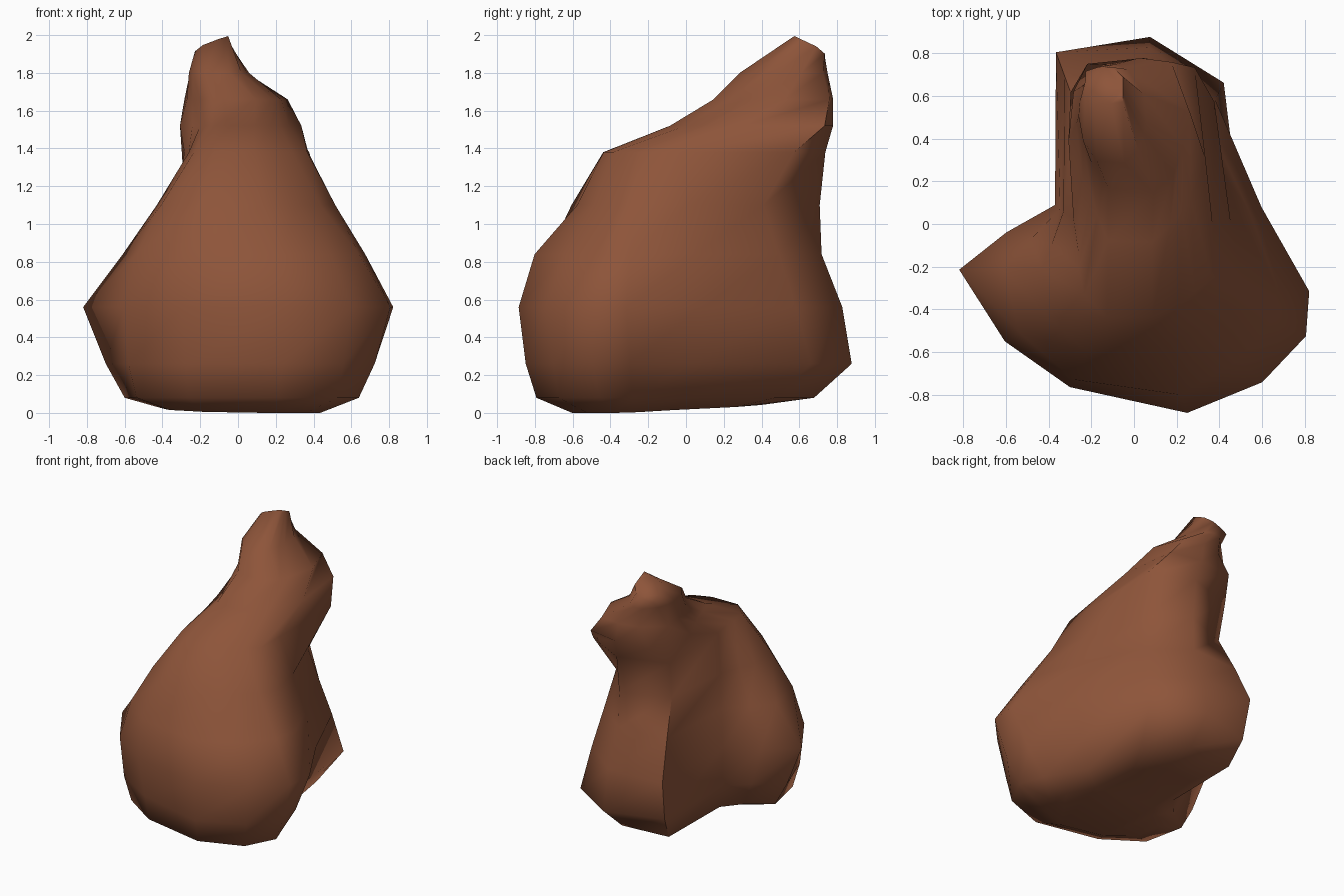
import bpy, bmesh, math

if "Cube" in bpy.data.objects:
    bpy.data.objects.remove(bpy.data.objects["Cube"])

# Boulder lofted from horizontal outlines given in polar form
ANGLES = [-8, 25, 64, 86, 110, 142, 165, 181, 210, 242, 290, 318, 338]
# (height, centre y, radius at each angle)
RINGS = [
    (0.08, -.2, [.58, .45, .75, .88, .90, .40, .44, .60, .62, .56, .63, .71, .69]),
    (0.26, -.2, [.70, .55, .96, 1.08, 1.01, .45, .52, .70, .67, .59, .69, .75, .78]),
    (0.56, -.2, [.83, .66, .87, 1.03, 1.07, .47, .62, .82, .70, .64, .73, .81, .87]),
    (0.84, -.2, [.68, .60, .77, .92, .95, .44, .50, .61, .62, .60, .64, .66, .69]),
    (1.10, -.2, [.52, .50, .68, .91, .82, .42, .40, .43, .47, .46, .40, .43, .47]),
    (1.38, -.2, [.37, .41, .86, .94, .87, .36, .27, .26, .27, .27, .25, .28, .31]),
    (1.52, .15, [.27, .37, .65, .63, .64, .39, .25, .20, .20, .26, .25, .23, .24]),
    (1.66, .4, [.23, .29, .40, .38, .37, .36, .28, .24, .23, .26, .27, .25, .23]),
]
DIRS = [(math.cos(math.radians(a)), math.sin(math.radians(a))) for a in ANGLES]
# same directions pushed out onto a square, for the blocky tip
SQUARE = [(c / max(abs(c), abs(s)), s / max(abs(c), abs(s))) for c, s in DIRS]

loops = []
# underside: inset of the first outline, tilting up towards the back
z, cy, radii = RINGS[0]
base = [(r * .68 * c, cy + r * .68 * s) for r, (c, s) in zip(radii, DIRS)]
loops.append([(x, y, max(0, .025 + .045 * y - .025 * x)) for x, y in base])
# main body
for z, cy, radii in RINGS:
    loops.append([(r * c, cy + r * s, z) for r, (c, s) in zip(radii, DIRS)])
# horn shaft and its slanted tip
loops.append([(-.10 + .16 * c, .51 + .24 * s, 1.80) for c, s in DIRS])
loops.append([(-.14 + .088 * c, .65 + .085 * s, 1.925 + .034 * c - .04 * s) for c, s in SQUARE])

bm = bmesh.new()
rows = [[bm.verts.new(p) for p in loop] for loop in loops]
n = len(ANGLES)
for lo, hi in zip(rows, rows[1:]):
    for i in range(n):
        j = (i + 1) % n
        bm.faces.new((lo[i], lo[j], hi[j], hi[i]))
bm.faces.new(rows[0][::-1])
bm.faces.new(rows[-1])
bmesh.ops.triangulate(bm, faces=[f for f in bm.faces if len(f.verts) > 4])
bmesh.ops.recalc_face_normals(bm, faces=bm.faces)

mesh = bpy.data.meshes.new("boulder")
bm.to_mesh(mesh)
bm.free()
rock = bpy.data.objects.new("boulder", mesh)
bpy.context.collection.objects.link(rock)

brown = bpy.data.materials.new("reddish_brown_rock")
brown.diffuse_color = (0.27, 0.09, 0.042, 1)
brown.use_nodes = True
brown.node_tree.nodes["Principled BSDF"].inputs["Base Color"].default_value = brown.diffuse_color
mesh.materials.append(brown)

bpy.context.view_layer.objects.active = rock
rock.select_set(True)
bpy.ops.object.shade_smooth_by_angle(angle=math.radians(70))
